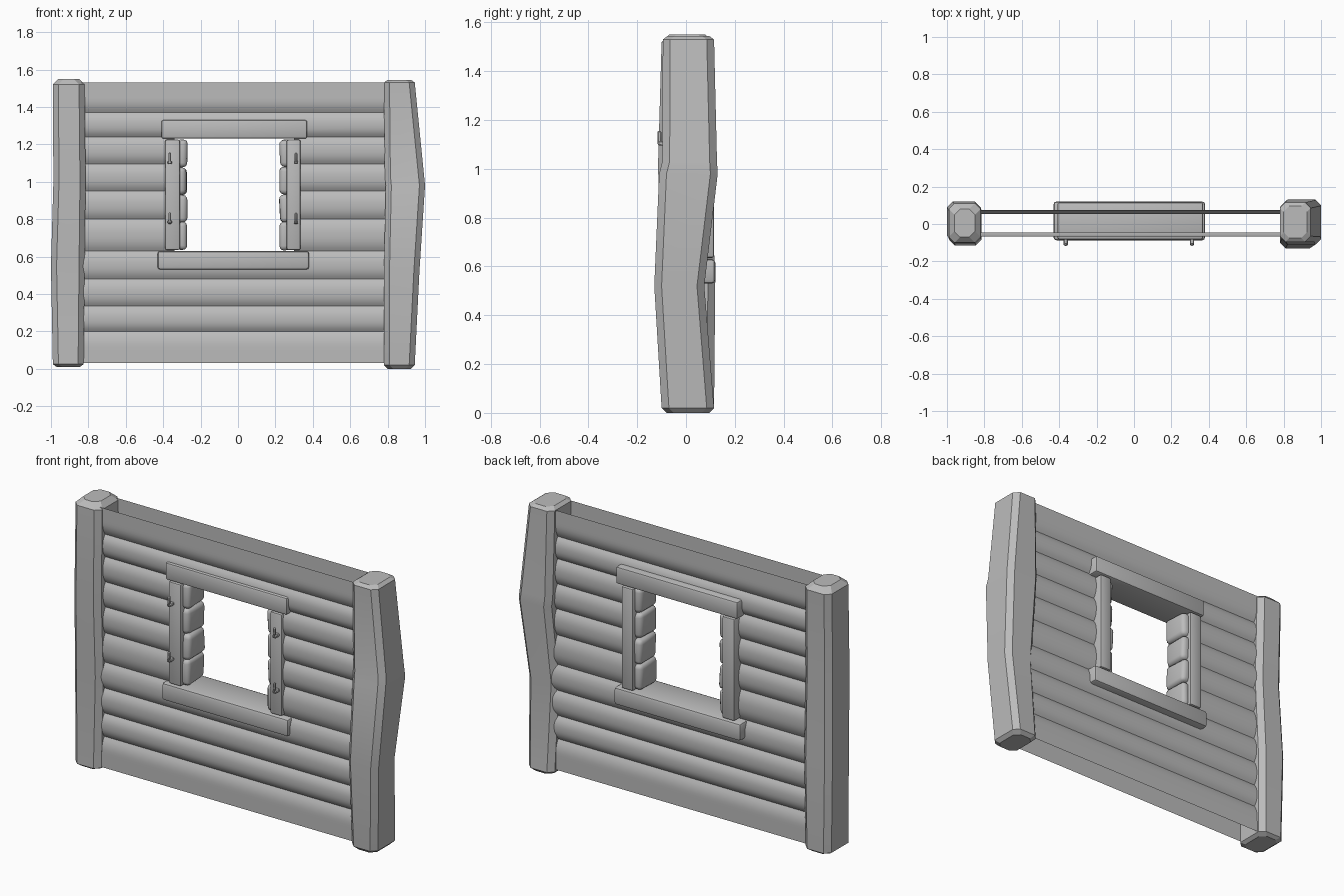
import bpy, bmesh, math, random

cube = bpy.data.objects.get("Cube")
if cube:
    bpy.data.objects.remove(cube)
random.seed(4)

grey = bpy.data.materials.new("plain_grey")
grey.use_nodes = True
COLOUR = (0.5, 0.5, 0.5, 1)
grey.diffuse_color = COLOUR
grey.node_tree.nodes["Principled BSDF"].inputs["Base Color"].default_value = COLOUR


def finish(name, bm, angle=30, fix_normals=True):
    if fix_normals:
        bmesh.ops.recalc_face_normals(bm, faces=bm.faces)
    mesh = bpy.data.meshes.new(name)
    bm.to_mesh(mesh)
    bm.free()
    mesh.materials.append(grey)
    ob = bpy.data.objects.new(name, mesh)
    bpy.context.collection.objects.link(ob)
    bpy.ops.object.select_all(action='DESELECT')
    ob.select_set(True)
    bpy.context.view_layer.objects.active = ob
    bpy.ops.object.shade_smooth_by_angle(angle=math.radians(angle))
    return ob


def block(name, x, y, z, bevel=0.012, segments=2, jitter=0.0):
    """Rounded box between the given x, y and z limits."""
    bm = bmesh.new()
    bmesh.ops.create_cube(bm, size=1)
    for v in bm.verts:
        for i, (lo, hi) in enumerate((x, y, z)):
            v.co[i] = (lo if v.co[i] < 0 else hi) + random.uniform(-jitter, jitter)
    bmesh.ops.bevel(bm, geom=bm.edges[:], offset=bevel, segments=segments,
                    profile=0.5, affect='EDGES')
    return finish(name, bm, 40)


def post(name, rings, chamfer=0.03):
    """Hewn eight-sided post lofted through (z, x0, x1, y0, y1, inset) rings."""
    bm = bmesh.new()
    loops = []
    for z, x0, x1, y0, y1, inset in rings:
        x0, x1, y0, y1 = x0 + inset, x1 - inset, y0 + inset, y1 - inset
        c = chamfer
        outline = [(x0 + c, y0), (x1 - c, y0), (x1, y0 + c), (x1, y1 - c),
                   (x1 - c, y1), (x0 + c, y1), (x0, y1 - c), (x0, y0 + c)]
        loops.append([bm.verts.new((px, py, z)) for px, py in outline])
    for a, b in zip(loops, loops[1:]):
        for i in range(8):
            j = (i + 1) % 8
            bm.faces.new((a[i], a[j], b[j], b[i]))
    bm.faces.new(loops[0][::-1])
    bm.faces.new(loops[-1])
    return finish(name, bm, 25)


# Corner posts, slightly crooked
post("left_post", [
    (0.0, 0.78, 0.945, -0.10, 0.115, 0.02),
    (0.02, 0.78, 0.945, -0.10, 0.115, 0),
    (0.52, 0.78, 0.97, -0.13, 0.075, 0),
    (0.98, 0.79, 1.0, -0.11, 0.13, 0),
    (1.03, 0.785, 0.995, -0.097, 0.127, 0),
    (1.53, 0.78, 0.945, -0.095, 0.115, 0),
    (1.545, 0.78, 0.945, -0.095, 0.115, 0.02)])
post("right_post", [
    (0.01, -0.99, -0.825, -0.10, 0.115, 0.02),
    (0.025, -0.99, -0.825, -0.10, 0.115, 0),
    (0.55, -1.0, -0.82, -0.09, 0.12, 0),
    (1.0, -0.987, -0.815, -0.115, 0.10, 0),
    (1.52, -0.99, -0.82, -0.10, 0.11, 0),
    (1.55, -0.99, -0.82, -0.10, 0.11, 0.03)])

# Log siding: bulged boards with a window hole
SEAMS = [0.03, 0.2, 0.335, 0.48, 0.63, 0.8, 0.95, 1.095, 1.24, 1.37, 1.53]
COLUMNS = [-0.9, -0.34, 0.3, 0.88]
HOLE = (0.6, 1.28)
STEPS = 10


def siding(name, base, side):
    points = []
    last = len(SEAMS) - 2
    for n, (lo, hi) in enumerate(zip(SEAMS, SEAMS[1:])):
        for s in range(STEPS):
            t = 2 * s / STEPS - 1
            # outer ends of the end boards stay flat
            flat = (n == 0 and t < 0) or (n == last and t > 0)
            bulge = 1 if flat else 1 - abs(t) ** 2.5
            points.append((lo + (hi - lo) * s / STEPS, bulge))
    points.append((SEAMS[-1], 1))
    bm = bmesh.new()
    rows = [[bm.verts.new((x, base + side * 0.022 * b, z)) for x in COLUMNS]
            for z, b in points]
    for k, (a, b) in enumerate(zip(rows, rows[1:])):
        middle = (points[k][0] + points[k + 1][0]) / 2
        for c in range(3):
            if c == 1 and HOLE[0] < middle < HOLE[1]:
                continue
            quad = (a[c], a[c + 1], b[c + 1], b[c])
            bm.faces.new(quad if side < 0 else quad[::-1])
    return finish(name, bm, 30, False)


siding("front_siding", -0.046, -1)
siding("back_siding", 0.054, 1)

# Window frame running through the wall
block("window_lintel", (-0.41, 0.37), (-0.083, 0.117), (1.23, 1.33))
block("window_sill", (-0.43, 0.38), (-0.087, 0.12), (0.53, 0.63), 0.015)
block("right_jamb", (-0.39, -0.31), (-0.08, 0.115), (0.635, 1.225), 0.01)
block("left_jamb", (0.26, 0.335), (-0.08, 0.115), (0.635, 1.225), 0.01)

# Rounded log ends lining the opening
for i in range(4):
    z = (0.637 + i * 0.147, 0.637 + (i + 1) * 0.147)
    block(f"right_log_end_{i + 1}", (-0.34, -0.273), (-0.06, 0.095), z, 0.024, 3, 0.005)
    block(f"left_log_end_{i + 1}", (0.223, 0.29), (-0.06, 0.095), z, 0.024, 3, 0.005)

# Shutter hooks: an arm from the jamb with an upright pin
for side, x in (("right", -0.365), ("left", 0.31)):
    for level, z in (("lower", 0.775), ("upper", 1.095)):
        block(f"{side}_{level}_hook_arm", (x - 0.011, x + 0.011), (-0.115, -0.07),
              (z, z + 0.018), 0.004, 1)
        block(f"{side}_{level}_hook_pin", (x - 0.007, x + 0.007), (-0.117, -0.101),
              (z + 0.005, z + 0.06), 0.004, 1)
